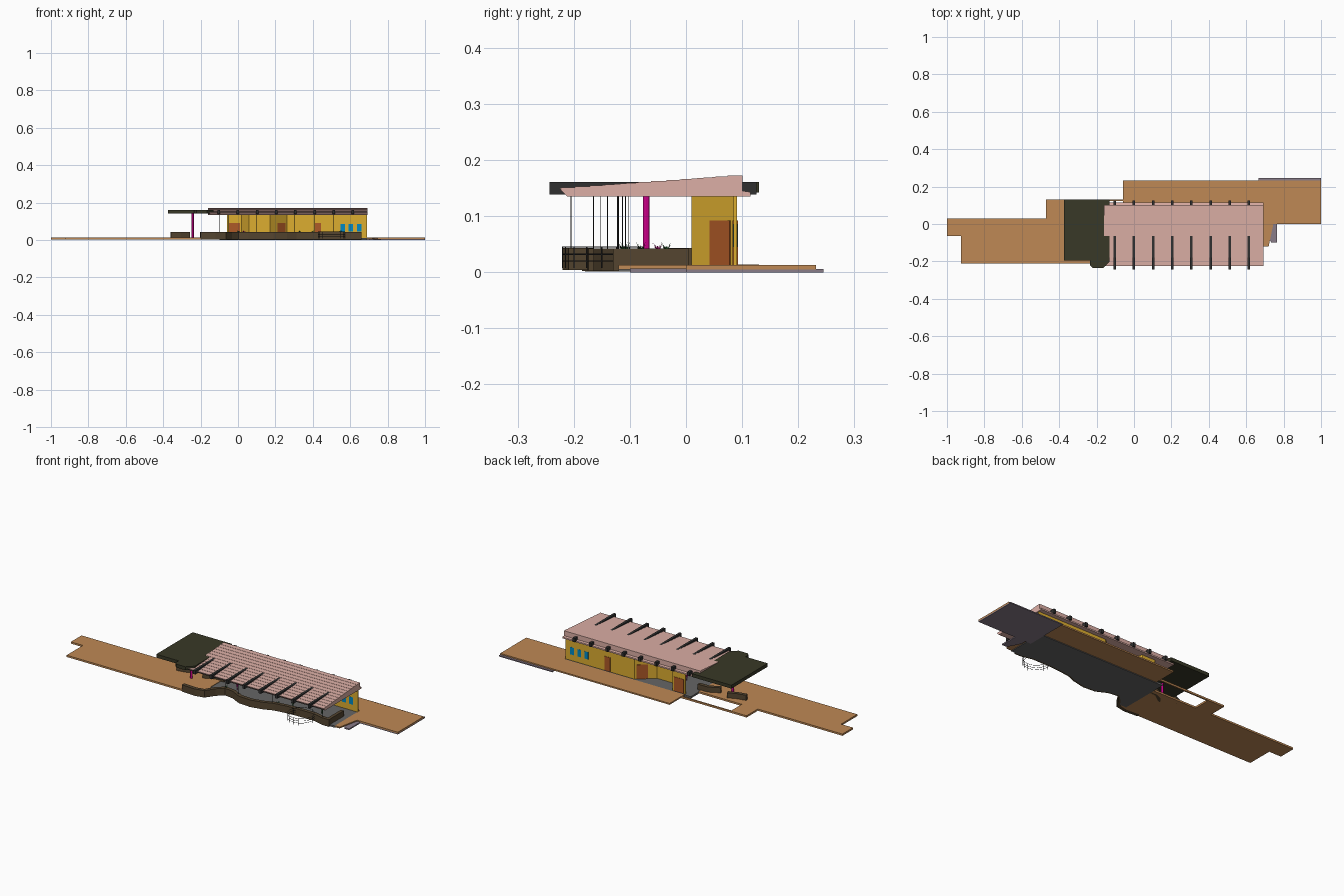
import bpy, bmesh, math
from mathutils import Vector

if "Cube" in bpy.data.objects:
    bpy.data.objects.remove(bpy.data.objects["Cube"])


def mat(name, col):
    m = bpy.data.materials.new(name)
    m.diffuse_color = (*col, 1)
    m.use_nodes = True
    m.node_tree.nodes["Principled BSDF"].inputs["Base Color"].default_value = m.diffuse_color
    return m


CLAY = mat("clay_paving", (0.52, 0.25, 0.09))
PINK = mat("pink_tile", (0.72, 0.43, 0.38))
OLIVE = mat("dark_olive", (0.04, 0.04, 0.02))
YELLOW = mat("yellow_plaster", (0.72, 0.42, 0.03))
DOOR = mat("door_wood", (0.42, 0.10, 0.02))
BLUE = mat("blue_glass", (0.0, 0.25, 0.55))
STONE = mat("brown_stone", (0.09, 0.06, 0.03))
MAGENTA = mat("magenta_paint", (0.6, 0.0, 0.25))
LILAC = mat("lilac_edge", (0.25, 0.2, 0.25))
DARK = mat("dark_metal", (0.03, 0.03, 0.03))
GREEN = mat("leaf_green", (0.02, 0.12, 0.03))
GREY = mat("grey_tile", (0.13, 0.13, 0.13))


def finish(name, bm, m):
    bmesh.ops.recalc_face_normals(bm, faces=bm.faces)
    me = bpy.data.meshes.new(name)
    bm.to_mesh(me)
    bm.free()
    ob = bpy.data.objects.new(name, me)
    bpy.context.collection.objects.link(ob)
    me.materials.append(m)
    return ob


def prism(name, pts, z0, z1, m):
    """Plan outline extruded upwards."""
    bm = bmesh.new()
    f = bm.faces.new([bm.verts.new((x, y, z0)) for x, y in pts])
    r = bmesh.ops.extrude_face_region(bm, geom=[f])
    bmesh.ops.translate(bm, vec=(0, 0, z1 - z0),
                        verts=[v for v in r["geom"] if isinstance(v, bmesh.types.BMVert)])
    return finish(name, bm, m)


def box(name, x0, x1, y0, y1, z0, z1, m):
    return prism(name, [(x0, y0), (x1, y0), (x1, y1), (x0, y1)], z0, z1, m)


def wall(name, pts, t, z0, z1, m):
    """Wall of even thickness following a plan polyline, mitred at corners."""
    P = [Vector(p) for p in pts]
    left, right = [], []
    for i, p in enumerate(P):
        a = (p - P[i - 1]).normalized() if i else (P[1] - p).normalized()
        b = (P[i + 1] - p).normalized() if i < len(P) - 1 else a
        n = Vector((-(a + b).y, (a + b).x)).normalized()
        n *= t / 2 / max(0.5, n.dot(Vector((-a.y, a.x))))
        left.append(tuple(p + n))
        right.append(tuple(p - n))
    return prism(name, left + right[::-1], z0, z1, m)


def tubes(name, paths, r, m, cyclic=False):
    cu = bpy.data.curves.new(name, "CURVE")
    cu.dimensions = "3D"
    cu.bevel_depth, cu.bevel_resolution, cu.use_fill_caps = r, 0, True
    for pts in paths:
        s = cu.splines.new("POLY")
        s.points.add(len(pts) - 1)
        for sp, p in zip(s.points, pts):
            sp.co = (*p, 1)
        s.use_cyclic_u = cyclic
    ob = bpy.data.objects.new(name, cu)
    bpy.context.collection.objects.link(ob)
    cu.materials.append(m)


# paving slabs
prism("west_paving", [(-1, .03), (-1, -.065), (-.925, -.065), (-.925, -.21), (-.07, -.21),
                      (-.06, -.17), (-.1, -.1), (-.1, .03), (-.37, .03), (-.37, .13),
                      (-.47, .13), (-.47, .03)], .004, .014, CLAY)
box("paving_border", -.37, -.06, .122, .13, .004, .014, CLAY)
prism("east_paving", [(-.06, .1), (.69, .1), (.69, -.12), (.72, -.12), (.745, 0), (1, 0),
                      (1, .232), (-.06, .232)], .005, .013, CLAY)
box("east_step", .665, 1, 0, .245, 0, .006, LILAC)
prism("side_step", [(.70, -.03), (.735, -.1), (.765, -.1), (.765, 0), (.70, 0)], 0, .007, LILAC)

# terrace floor with a scalloped front edge
edge = [(-.06, -.18), (-.04, -.15), (0, -.112), (.06, -.12), (.12, -.15), (.19, -.155),
        (.26, -.14), (.31, -.12), (.38, -.11), (.44, -.105), (.56, -.105), (.62, -.12), (.66, -.12)]
prism("terrace_floor", [(-.1, -.18)] + edge + [(.69, -.12), (.69, .1), (-.1, .1)], .001, .011, GREY)

# low stone planter walls
wall("terrace_wall", edge, .02, .002, .042, STONE)
wall("terrace_end_wall", [(.65, -.12), (.65, .005)], .018, .002, .042, STONE)
wall("entry_wall", [(-.2, -.205), (-.12, -.21), (-.07, -.2), (-.05, -.17)], .02, .004, .043, STONE)
wall("west_wall", [(-.36, -.03), (-.31, -.02), (-.26, 0)], .02, .004, .043, STONE)
wall("porch_wall", [(-.2, -.03), (-.14, 0), (-.08, 0)], .02, .004, .043, STONE)

# folded yellow building wall
plan = [(-.06, .088), (.02, .088), (.06, .013), (.17, .013), (.26, .088), (.69, .088)]
wall("building_wall", plan, .006, .01, .15, YELLOW)

# doors and windows, showing on both sides of the wall
box("west_door", -.05, .01, .083, .093, .012, .092, DOOR)
wall("angled_door", [(.208, .045), (.252, .081)], .009, .012, .092, DOOR)
box("east_door", .41, .445, .083, .093, .012, .092, DOOR)
for i in range(3):
    x = .548 + i * .044
    box(f"window_{i}", x, x + .024, .084, .092, .045, .086, BLUE)

# stepped tile roof: side profile extruded along x
rows = 12
prof = [(.115, .135), (-.212, .135), (-.225, .149)]
for i in range(rows):
    y = -.225 + .326 * i / rows
    y2 = -.225 + .326 * (i + 1) / rows
    z = .1505 + .0215 * i / (rows - 1)
    prof += [(y, z), (y2, z + .0008)]
prof += [(.101, .145), (.115, .143)]
bm = bmesh.new()
f = bm.faces.new([bm.verts.new((-.16, y, z)) for y, z in prof])
r = bmesh.ops.extrude_face_region(bm, geom=[f])
bmesh.ops.translate(bm, vec=(.853, 0, 0),
                    verts=[v for v in r["geom"] if isinstance(v, bmesh.types.BMVert)])
finish("tile_roof", bm, PINK)

# beams crossing the roof
for i in range(8):
    x = -.103 + i * .1025
    box(f"roof_beam_{i}", x - .007, x + .007, -.243, .126, .139, .161, DARK)

# entrance canopy and its column
prism("canopy", [(-.375, -.195), (-.235, -.195), (-.235, -.222), (-.222, -.235), (-.165, -.235),
                 (-.13, -.2), (-.13, .13), (-.375, .13)], .142, .161, OLIVE)
bm = bmesh.new()
bmesh.ops.create_cone(bm, cap_ends=True, segments=12, radius1=.006, radius2=.006, depth=.13)
bmesh.ops.translate(bm, verts=bm.verts, vec=(-.242, -.071, .078))
finish("canopy_column", bm, MAGENTA)

# slim poles under the roof
poles = [(-.1, -.205), (-.05, -.165), (.0, -.113), (.1, -.14), (.2, -.152), (.3, -.122),
         (.41, -.108), (.51, -.103), (.615, -.12)]
tubes("roof_poles", [[(x, y, .012), (x, y, .14)] for x, y in poles], .0008, DARK)

# round balcony railing
N = 16
ring = [(.5 + .07 * math.cos(2 * math.pi * i / N), -.15 + .07 * math.sin(2 * math.pi * i / N))
        for i in range(N)]
tubes("railing_rings", [[(x, y, z) for x, y in ring] for z in (.02, .032, .045)], .0011, DARK, True)
tubes("railing_posts", [[(x, y, .008), (x, y, .046)] for x, y in ring], .0011, DARK)

# spiky plants along the planters
for k, (x, y, m) in enumerate([(.0, -.108, GREEN), (.33, -.112, GREEN), (.4, -.08, GREEN),
                               (.55, -.035, GREEN), (.03, -.05, MAGENTA)]):
    bm = bmesh.new()
    for j in range(9):
        a = j * 2.4
        d = Vector((math.cos(a), math.sin(a), 0))
        s = Vector((-d.y, d.x, 0)) * .0018
        b = Vector((x, y, .012))
        mid = b + d * .003 + Vector((0, 0, .028))
        tip = b + d * .010 + Vector((0, 0, .036 + .002 * (j % 4)))
        bm.faces.new([bm.verts.new(p) for p in (b - s, b + s, mid + s, tip, mid - s)])
    finish(f"plant_{k}", bm, m)
